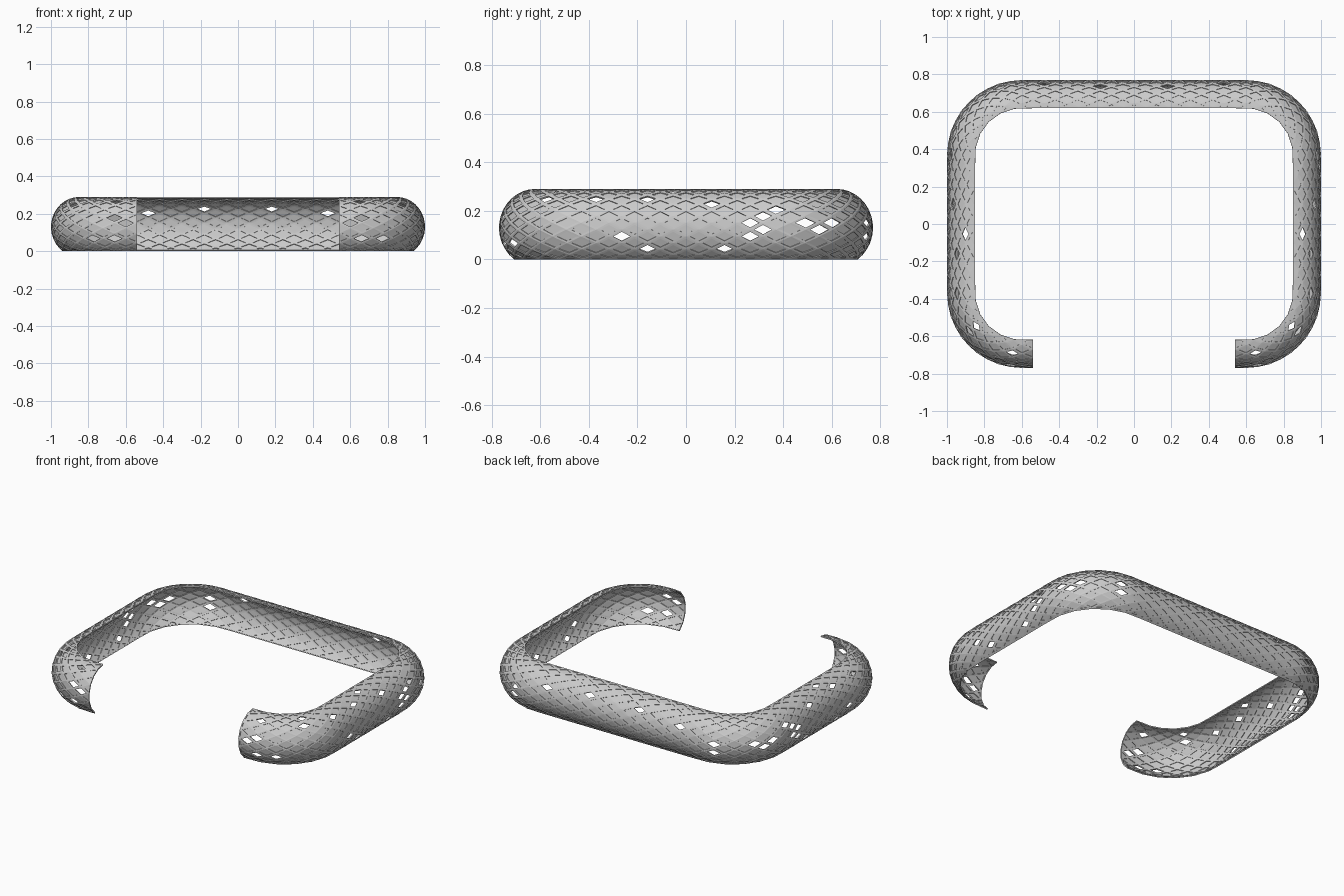
import bpy, bmesh, math, random

if "Cube" in bpy.data.objects:
    bpy.data.objects.remove(bpy.data.objects["Cube"])

HX, HY, R = 0.60, 0.37, 0.25      # corner centres and inner corner radius
END = 0.54                        # x where the two open ends stop
A, B, ZC = 0.15, 0.16, 0.13       # elliptical shell section
ROWS = 14                         # half-diamond rows over the section


def path_stations():
    """Half-diamond stations (corner centre/base x, y, outward normal)."""
    st = []

    def line(x0, y0, x1, y1, nx, ny, n):
        for k in range(n):
            f = k / n
            st.append((x0 + (x1 - x0) * f, y0 + (y1 - y0) * f, nx, ny))

    def corner(cx, cy, a0, n=10):
        for k in range(n):
            a = math.radians(a0 - 90 * k / n)
            st.append((cx, cy, math.cos(a), math.sin(a)))

    line(-END, -HY, -HX, -HY, 0, -1, 1)
    corner(-HX, -HY, 270)
    line(-HX, -HY, -HX, HY, -1, 0, 14)
    corner(-HX, HY, 180)
    line(-HX, HY, HX, HY, 0, 1, 20)
    corner(HX, HY, 90)
    line(HX, HY, HX, -HY, 1, 0, 14)
    corner(HX, -HY, 0)
    line(HX, -HY, END, -HY, 0, -1, 1)
    st.append((END, -HY, 0, -1))
    return st


STATIONS = path_stations()
N = len(STATIONS) - 1


def point(i, j, depth):
    x, y, nx, ny = STATIONS[i]
    b = B - depth
    low = -math.asin(ZC / b)
    t = math.pi / 2 + (low - math.pi / 2) * j / ROWS
    off = R + (A - depth) * math.cos(t)
    return (x + nx * off, y + ny * off, max(0, ZC + b * math.sin(t)))


def diamond_surface(depth, holes=()):
    """Diagonal lattice of diamond faces, cut to triangles on the borders."""
    bm = bmesh.new()
    grid = {(i, j): bm.verts.new(point(i, j, depth))
            for i in range(N + 1) for j in range(ROWS + 1) if (i + j) % 2 == 0}
    for i in range(N + 1):
        for j in range(ROWS + 1):
            if (i + j) % 2 and (i, j) not in holes:
                ring = [(i - 1, j), (i, j - 1), (i + 1, j), (i, j + 1)]
                f = bm.faces.new([grid[k] for k in ring if k in grid])
                x, y, nx, ny = STATIONS[i]
                f.normal_update()
                up = 1 if j < ROWS / 2 else 0
                if f.normal.x * nx + f.normal.y * ny + f.normal.z * up < 0:
                    f.normal_flip()
    return bm


def add_object(name, bm):
    me = bpy.data.meshes.new(name)
    bm.to_mesh(me)
    bm.free()
    ob = bpy.data.objects.new(name, me)
    bpy.context.collection.objects.link(ob)
    return ob


# open panels, scattered symmetrically
random.seed(7)
holes = set()
for i in range(1, N // 2 + 1):
    for j in range(2, ROWS - 1):
        if (i + j) % 2 and random.random() < 0.09:
            holes |= {(i, j), (N - i, j)}

# diagonal lattice frame
bm = diamond_surface(0)
faces = list(bm.faces)
bmesh.ops.inset_individual(bm, faces=faces, thickness=0.008, use_even_offset=True)
bmesh.ops.delete(bm, geom=faces, context='FACES')
frame = add_object("lattice_frame", bm)
mod = frame.modifiers.new("thickness", 'SOLIDIFY')
mod.thickness = 0.008
mod.offset = -1

# infill panels set just behind the outer face of the frame
add_object("infill_panels", diamond_surface(0.004, holes))
